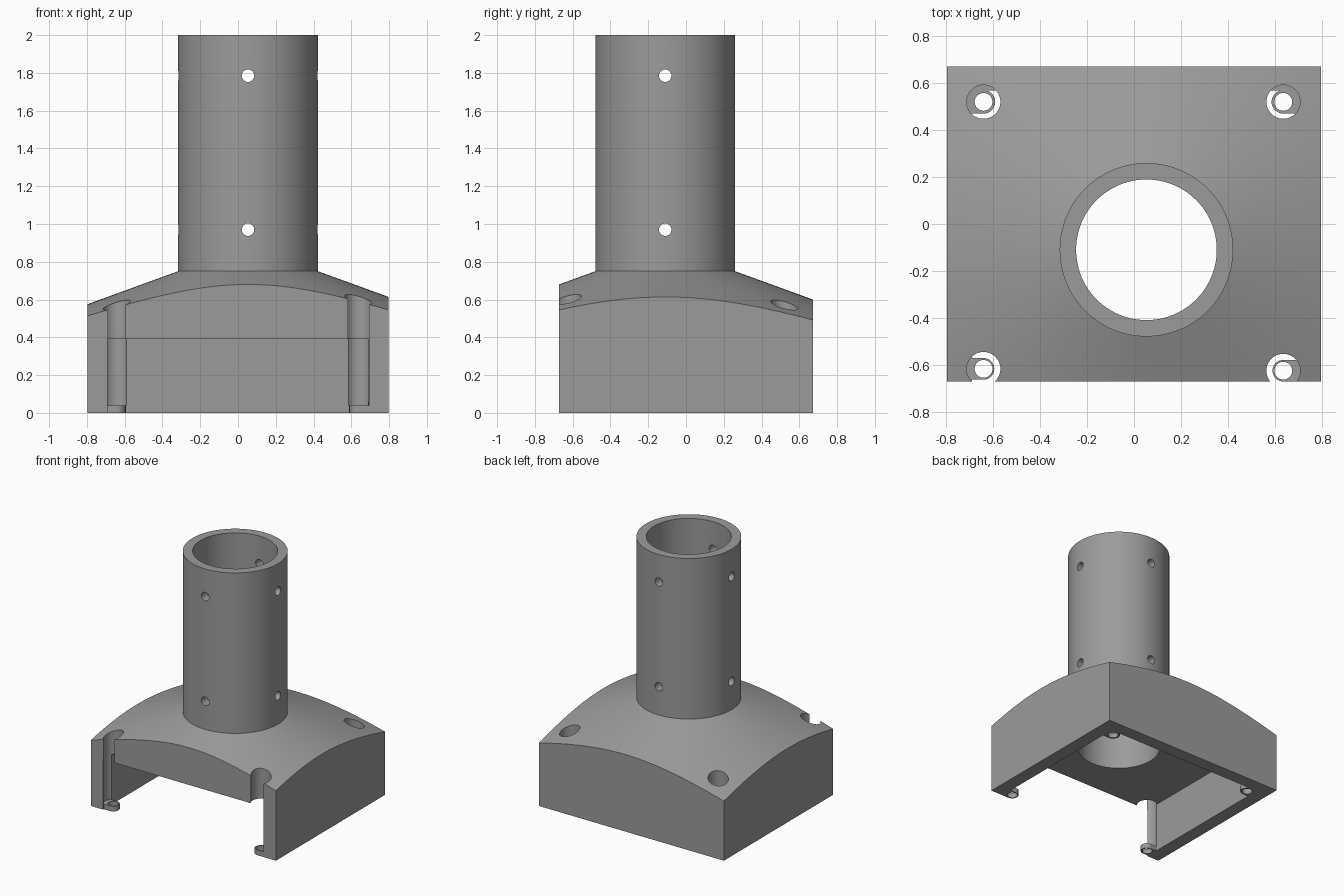
import bpy, bmesh, math
from mathutils import Matrix, Vector

if "Cube" in bpy.data.objects:
    bpy.data.objects.remove(bpy.data.objects["Cube"])

CX, CY = 0.053, -0.11          # tube axis
HX, HY = 0.797, 0.672          # half size of the base
TUBE_R, BORE_R = 0.37, 0.30
SHOULDER, SLOPE = 0.75, math.tan(math.radians(20))

grey = bpy.data.materials.new("grey plastic")
grey.diffuse_color = (0.33, 0.33, 0.33, 1)
grey.use_nodes = True
grey.node_tree.nodes["Principled BSDF"].inputs["Base Color"].default_value = grey.diffuse_color


def to_object(name, bm):
    bmesh.ops.recalc_face_normals(bm, faces=bm.faces)
    mesh = bpy.data.meshes.new(name)
    bm.to_mesh(mesh)
    bm.free()
    mesh.materials.append(grey)
    obj = bpy.data.objects.new(name, mesh)
    bpy.context.collection.objects.link(obj)
    return obj


def box(name, lo, hi):
    lo, hi = Vector(lo), Vector(hi)
    bm = bmesh.new()
    bmesh.ops.create_cube(bm, size=1, matrix=Matrix.Translation((lo + hi) / 2)
                          @ Matrix.Diagonal((*(hi - lo), 1)))
    return to_object(name, bm)


def cylinder(name, x, y, r, z0, z1, segments=48):
    bm = bmesh.new()
    bmesh.ops.create_cone(bm, cap_ends=True, segments=segments, radius1=r, radius2=r,
                          depth=z1 - z0, matrix=Matrix.Translation((x, y, (z0 + z1) / 2)))
    return to_object(name, bm)


def cross_rod(name, axis, z, r):
    bm = bmesh.new()
    bmesh.ops.create_cone(bm, cap_ends=True, segments=32, radius1=r, radius2=r, depth=1.2,
                          matrix=Matrix.Translation((CX, CY, z))
                          @ Matrix.Rotation(math.pi / 2, 4, axis))
    return to_object(name, bm)


def combine(target, tool, operation):
    """Apply a boolean and remove the tool."""
    mod = target.modifiers.new("bool", 'BOOLEAN')
    mod.object, mod.operation, mod.solver = tool, operation, 'EXACT'
    bpy.ops.object.select_all(action='DESELECT')
    bpy.context.view_layer.objects.active = target
    target.select_set(True)
    bpy.ops.object.modifier_apply(modifier=mod.name)
    bpy.data.objects.remove(tool, do_unlink=True)


# Tube and conical shoulder as one stacked revolve, trimmed to a rectangular base
bm = bmesh.new()
SEG = 128
low = -0.1
profile = [(TUBE_R + (SHOULDER - low) / SLOPE, low), (TUBE_R, SHOULDER), (TUBE_R, 2.0)]
rings = [[bm.verts.new((CX + r * math.cos(2 * math.pi * i / SEG),
                        CY + r * math.sin(2 * math.pi * i / SEG), z)) for i in range(SEG)]
         for r, z in profile]
for a, b in zip(rings, rings[1:]):
    for i in range(SEG):
        j = (i + 1) % SEG
        bm.faces.new((a[i], a[j], b[j], b[i]))
bm.faces.new(rings[0][::-1])
bm.faces.new(rings[-1])
mount = to_object("tube_mount", bm)
combine(mount, box("trim", (-HX, -HY, 0), (HX, HY, 2.2)), 'INTERSECT')

# Underside cavity, open at the front
combine(mount, box("cavity", (-0.692, -1, -0.2), (0.692, 0.57, 0.39)), 'DIFFERENCE')

# Tube bore
combine(mount, cylinder("tube_bore", CX, CY, BORE_R, -0.2, 2.2, 96), 'DIFFERENCE')

# Corner screw tabs, access wells and screw holes
corners = [(-0.642, 0.521, 0.05), (0.637, 0.521, 0.05),
           (-0.642, -0.618, 0.046), (0.637, -0.626, 0.046)]
for x, y, r in corners:
    side = math.copysign(0.75, x)
    combine(mount, cylinder("tab_end", x, y, r, 0, 0.06), 'UNION')
    combine(mount, box("tab", (min(x, side), y - r, 0), (max(x, side), y + r, 0.06)), 'UNION')
    combine(mount, cylinder("access_well", x, y, 0.072, 0.04, 0.9), 'DIFFERENCE')
    combine(mount, cylinder("screw_hole", x, y, 0.038, -0.1, 0.1, 32), 'DIFFERENCE')

# Cross holes through the tube
for z in (0.97, 1.785):
    for axis in 'XY':
        combine(mount, cross_rod("cross_hole", axis, z, 0.033), 'DIFFERENCE')

bpy.ops.object.select_all(action='DESELECT')
mount.select_set(True)
bpy.context.view_layer.objects.active = mount
bpy.ops.object.shade_smooth_by_angle(angle=math.radians(20 - 2))
